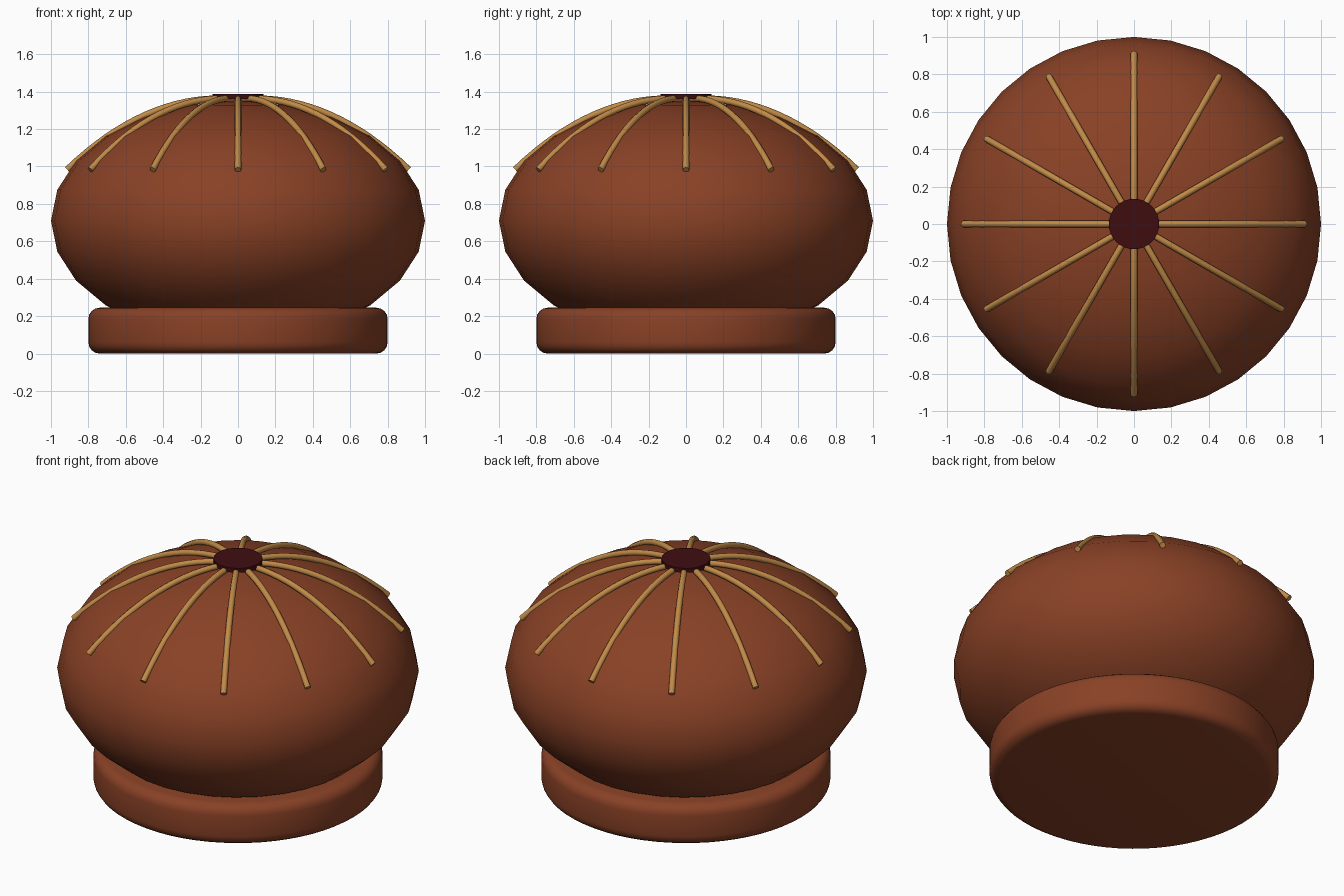
import bpy
import math

cube = bpy.data.objects.get("Cube")
if cube:
    bpy.data.objects.remove(cube, do_unlink=True)


def material(name, color):
    mat = bpy.data.materials.new(name)
    mat.use_nodes = True
    mat.diffuse_color = (*color, 1)
    mat.node_tree.nodes["Principled BSDF"].inputs["Base Color"].default_value = (*color, 1)
    return mat


brown = material("reddish brown", (0.25, 0.053, 0.019))
gold = material("golden tan", (0.53, 0.255, 0.064))
maroon = material("dark maroon", (0.05, 0.004, 0.005))


def finish(name, mat, angle=40):
    obj = bpy.context.object
    obj.name = name
    obj.data.materials.append(mat)
    bpy.ops.object.shade_smooth_by_angle(angle=math.radians(angle))
    return obj


# Puffy flattened crown
bpy.ops.mesh.primitive_uv_sphere_add(segments=32, ring_count=12, radius=1, location=(0, 0, 0.71))
bpy.context.object.scale.z = 0.64
bpy.ops.object.transform_apply(location=False, rotation=False, scale=True)
finish("crown", brown, 60)

# Rounded band at the bottom
bpy.ops.mesh.primitive_cylinder_add(vertices=64, radius=0.8, depth=0.245, location=(0, 0, 0.1225))
band = bpy.context.object
bevel = band.modifiers.new("rounded edges", "BEVEL")
bevel.width = 0.06
bevel.segments = 4
bevel.limit_method = "ANGLE"
bpy.ops.object.modifier_apply(modifier=bevel.name)
finish("band", brown)

# Button on top
bpy.ops.mesh.primitive_cylinder_add(vertices=32, radius=0.135, depth=0.027, location=(0, 0, 1.374))
finish("button", maroon)

# Twelve arched cords radiating from the button
START, MID, END = (0.06, 1.362), (0.5, 1.38), (0.913, 0.983)
STEPS = 16
curve = bpy.data.curves.new("cord_path", "CURVE")
curve.dimensions = "3D"
curve.bevel_depth = 0.0175
curve.bevel_resolution = 2
curve.use_fill_caps = True
spline = curve.splines.new("POLY")
spline.points.add(STEPS)
for i, point in enumerate(spline.points):
    t = i / STEPS
    r, z = ((1 - t) ** 2 * a + 2 * t * (1 - t) * b + t * t * c
            for a, b, c in zip(START, MID, END))
    point.co = (r, 0, z, 1)

path = bpy.data.objects.new("cord_path", curve)
bpy.context.collection.objects.link(path)
bpy.context.view_layer.update()
depsgraph = bpy.context.evaluated_depsgraph_get()
cord_mesh = bpy.data.meshes.new_from_object(path.evaluated_get(depsgraph))
bpy.data.objects.remove(path, do_unlink=True)

cord_mesh.materials.clear()
for i in range(12):
    cord = bpy.data.objects.new(f"cord_{i + 1}", cord_mesh)
    cord.rotation_euler.z = math.tau * i / 12
    bpy.context.collection.objects.link(cord)
    if i == 0:
        bpy.ops.object.select_all(action="DESELECT")
        cord.select_set(True)
        bpy.context.view_layer.objects.active = cord
        finish("cord_1", gold, 50)
